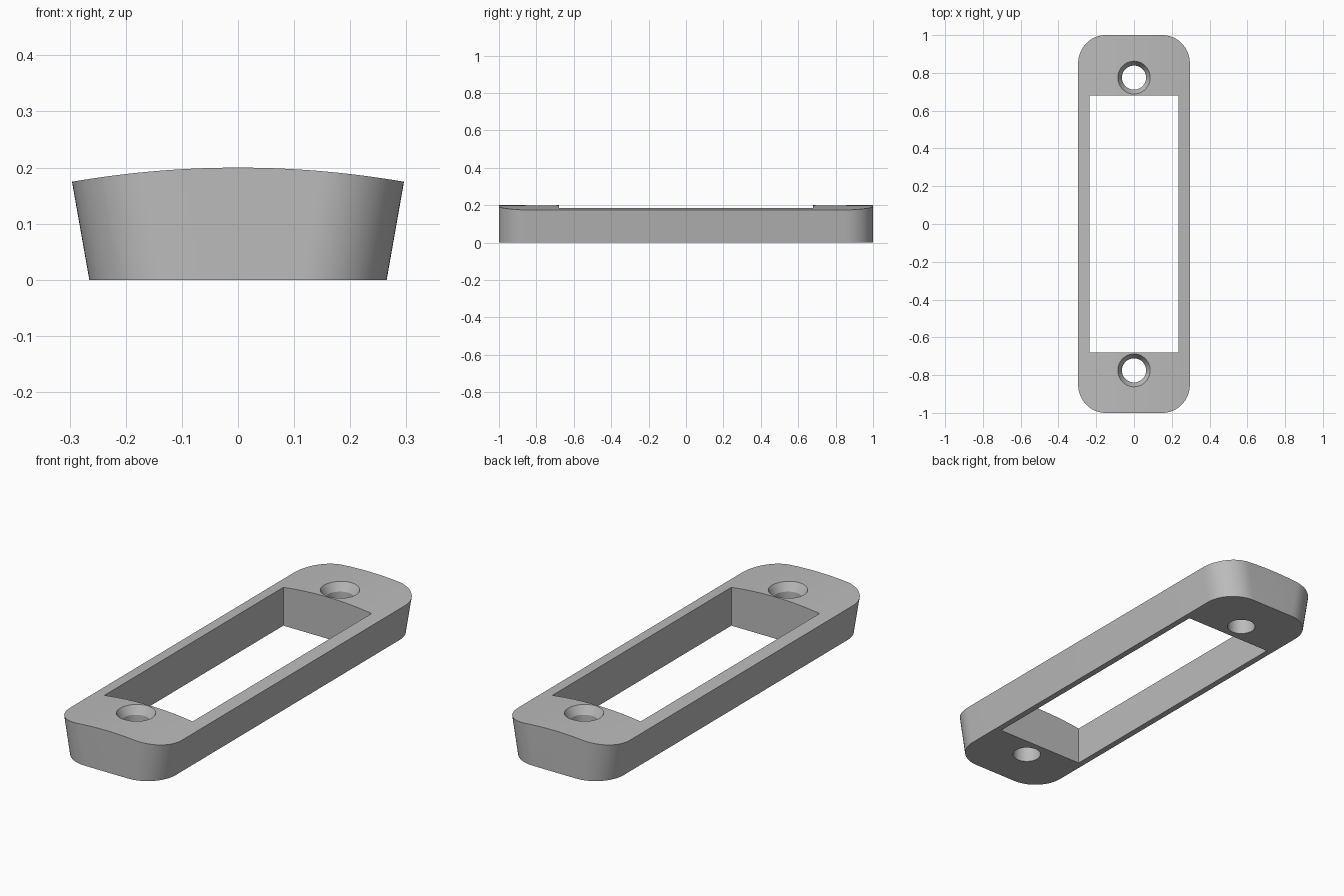
import bpy
import bmesh
from math import cos, sin, tan, pi, radians, sqrt

cube = bpy.data.objects.get("Cube")
if cube:
    bpy.data.objects.remove(cube, do_unlink=True)

BASE_HALF = 0.265          # half width at the base
DRAFT = tan(radians(10))   # outward flare of the long sides
CORNER = 0.15
HEIGHT = 0.2
CROWN_RADIUS = 1.75

grey = bpy.data.materials.new("Grey")
grey.use_nodes = True
colour = (0.5, 0.5, 0.5, 1)
grey.diffuse_color = colour
grey.node_tree.nodes["Principled BSDF"].inputs["Base Color"].default_value = colour


def loft(name, rings):
    """Closed solid skinned through rings of equal point count, with end caps."""
    bm = bmesh.new()
    loops = [[bm.verts.new(p) for p in ring] for ring in rings]
    n = len(loops[0])
    for a, b in zip(loops, loops[1:]):
        for i in range(n):
            j = (i + 1) % n
            bm.faces.new((a[i], a[j], b[j], b[i]))
    bm.faces.new(loops[0][::-1])
    bm.faces.new(loops[-1])
    bmesh.ops.recalc_face_normals(bm, faces=bm.faces)
    mesh = bpy.data.meshes.new(name)
    bm.to_mesh(mesh)
    bm.free()
    obj = bpy.data.objects.new(name, mesh)
    bpy.context.collection.objects.link(obj)
    mesh.materials.append(grey)
    return obj


def outline(z, steps=16):
    """Rounded rectangle whose long sides move outward with height."""
    half = BASE_HALF + DRAFT * z
    pts = []
    for q, (sx, sy) in enumerate(((1, 1), (-1, 1), (-1, -1), (1, -1))):
        for i in range(steps + 1):
            a = (q + i / steps) * pi / 2
            pts.append((sx * (half - CORNER) + CORNER * cos(a),
                        sy * (1 - CORNER) + CORNER * sin(a), z))
    return pts


def circle(y, z, r, steps=48):
    return [(r * cos(2 * pi * i / steps), y + r * sin(2 * pi * i / steps), z)
            for i in range(steps)]


def rectangle(z, hx, hy):
    return [(hx, hy, z), (-hx, hy, z), (-hx, -hy, z), (hx, -hy, z)]


def crown_section(y, half=0.4, steps=40):
    """Cross-section below the gently arched top."""
    pts = [(half, y, -0.1), (-half, y, -0.1)]
    for i in range(steps + 1):
        x = -half + 2 * half * i / steps
        pts.append((x, y, HEIGHT - CROWN_RADIUS + sqrt(CROWN_RADIUS ** 2 - x * x)))
    return pts


# Flared body, trimmed to the arched top
body = loft("frame_body", [outline(0), outline(0.3)])
cutters = [(loft("crown_trim", [crown_section(-1.2), crown_section(1.2)]), 'INTERSECT')]

# Rectangular opening
cutters.append((loft("window_cutter", [rectangle(-0.1, 0.235, 0.68),
                                       rectangle(0.4, 0.235, 0.68)]), 'DIFFERENCE'))

# Countersunk screw holes
for y in (-0.775, 0.775):
    cutters.append((loft("screw_hole_cutter", [
        circle(y, -0.1, 0.064), circle(y, 0.16, 0.064),
        circle(y, 0.2, 0.087), circle(y, 0.24, 0.11)]), 'DIFFERENCE'))

for cutter, operation in cutters:
    mod = body.modifiers.new(cutter.name, 'BOOLEAN')
    mod.object = cutter
    mod.operation = operation
    mod.solver = 'EXACT'

# Bake the cuts and discard the helpers
depsgraph = bpy.context.evaluated_depsgraph_get()
final = bpy.data.meshes.new_from_object(body.evaluated_get(depsgraph))
body.modifiers.clear()
body.data = final
for cutter, _ in cutters:
    bpy.data.objects.remove(cutter, do_unlink=True)

bpy.ops.object.select_all(action='DESELECT')
body.select_set(True)
bpy.context.view_layer.objects.active = body
bpy.ops.object.shade_smooth_by_angle(angle=radians(25))
